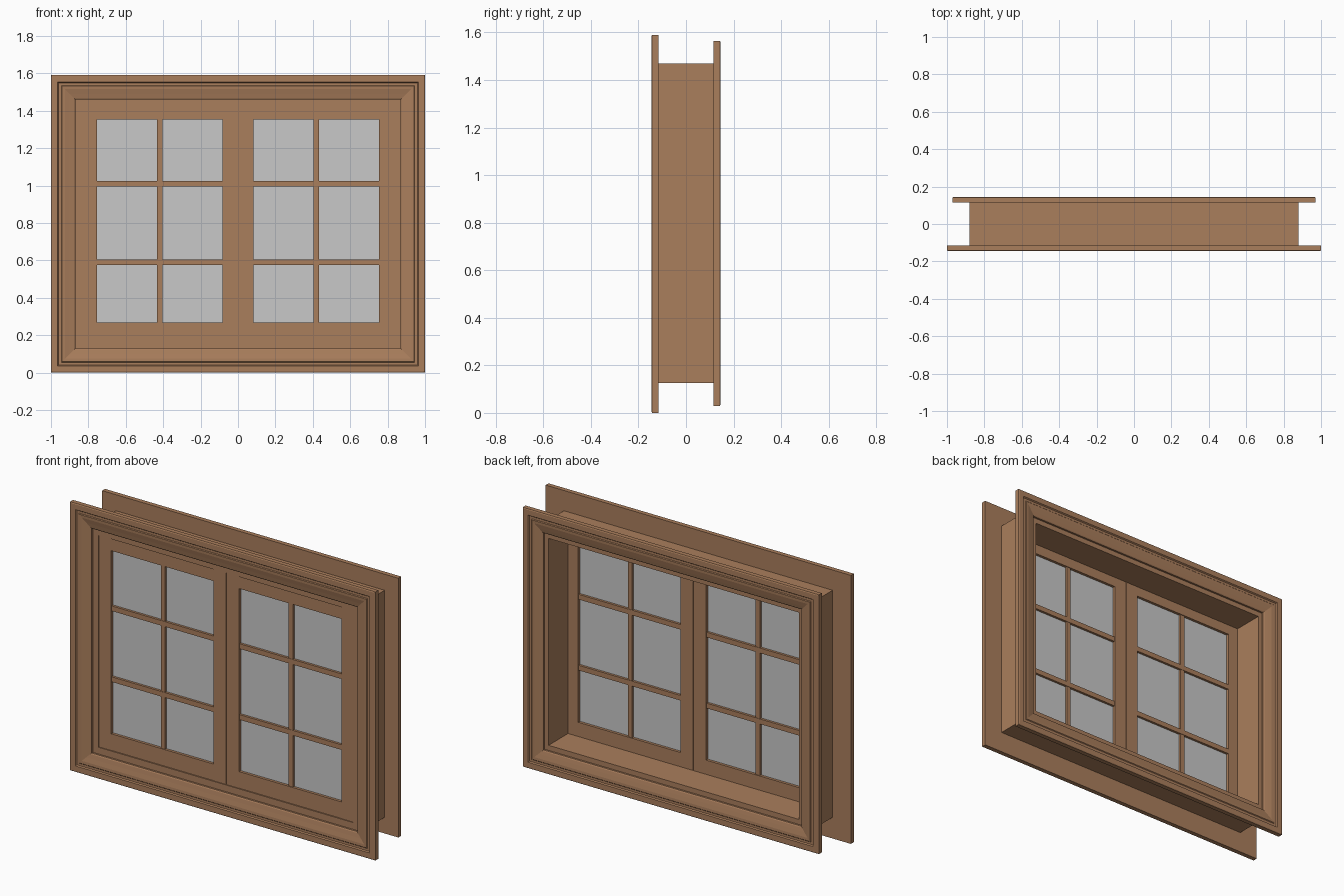
import bpy, bmesh

if "Cube" in bpy.data.objects:
    bpy.data.objects.remove(bpy.data.objects["Cube"])


def material(name, colour):
    m = bpy.data.materials.new(name)
    m.diffuse_color = (*colour, 1)
    m.use_nodes = True
    m.node_tree.nodes["Principled BSDF"].inputs["Base Color"].default_value = m.diffuse_color
    return m


WOOD = material("warm wood", (0.402, 0.209, 0.107))
GLASS = material("grey glass", (0.58, 0.58, 0.58))


def finish(name, bm, mat):
    bmesh.ops.recalc_face_normals(bm, faces=bm.faces)
    me = bpy.data.meshes.new(name)
    bm.to_mesh(me)
    bm.free()
    me.materials.append(mat)
    ob = bpy.data.objects.new(name, me)
    bpy.context.collection.objects.link(ob)
    return ob


def mitred_frame(name, half_w, z0, z1, profile):
    """Sweep a closed profile of (inset from outer edge, y) round a rectangle."""
    bm = bmesh.new()
    corners = []
    for sx, sz in ((-1, 0), (1, 0), (1, 1), (-1, 1)):
        corners.append([bm.verts.new((sx * (half_w - d), y, z1 - d if sz else z0 + d))
                        for d, y in profile])
    n = len(profile)
    for i in range(4):
        a, b = corners[i], corners[(i + 1) % 4]
        for j in range(n):
            k = (j + 1) % n
            bm.faces.new((a[j], a[k], b[k], b[j]))
    return finish(name, bm, WOOD)


def box(name, x0, x1, y0, y1, z0, z1, mat=WOOD):
    bm = bmesh.new()
    bmesh.ops.create_cube(bm, size=1)
    for v in bm.verts:
        v.co = ((x0 + x1) / 2 + v.co.x * (x1 - x0),
                (y0 + y1) / 2 + v.co.y * (y1 - y0),
                (z0 + z1) / 2 + v.co.z * (z1 - z0))
    return finish(name, bm, mat)


# Moulded casings: raised outer band, small step, gentle slope to the opening
def casing_profile(width, s):
    return [(0, s * 0.115), (0, s * 0.142), (0.005, s * 0.145), (0.036, s * 0.145),
            (0.041, s * 0.138), (0.055, s * 0.138), (0.059, s * 0.142),
            (0.075, s * 0.141), (0.10, s * 0.135), (width - 0.006, s * 0.130),
            (width, s * 0.126), (width, s * 0.115)]


mitred_frame("front_casing", 1.0, 0.0, 1.59, casing_profile(0.13, -1))
mitred_frame("back_casing", 0.97, 0.03, 1.565, casing_profile(0.125, 1))

# Jamb lining with a rebate that holds the sashes near the front
mitred_frame("jamb", 0.88, 0.125, 1.47,
             [(0, -0.115), (0.045, -0.115), (0.045, -0.068), (0.06, -0.068),
              (0.06, 0.115), (0, 0.115)])

# Two sashes, mirrored about the centre
Y0, Y1 = -0.11, -0.068
for side, s in (("left", -1), ("right", 1)):
    def part(name, xa, xb, y0, y1, z0, z1, mat=WOOD):
        xs = sorted((s * xa, s * xb))
        return box(f"{side}_{name}", *xs, y0, y1, z0, z1, mat)

    part("inner_stile", 0.001, 0.083, Y0, Y1, 0.17, 1.425)
    part("outer_stile", 0.755, 0.835, Y0, Y1, 0.17, 1.425)
    part("bottom_rail", 0.083, 0.755, Y0 + 0.002, Y1 - 0.002, 0.17, 0.268)
    part("top_rail", 0.083, 0.755, Y0 + 0.002, Y1 - 0.002, 1.352, 1.425)
    # Glazing bars
    for i, z in enumerate((0.59, 1.01)):
        part(f"cross_bar_{i + 1}", 0.083, 0.755, Y0 + 0.004, Y1 - 0.004, z - 0.015, z + 0.015)
    part("upright_bar", 0.405, 0.433, Y0 + 0.006, Y1 - 0.006, 0.268, 1.352)
    # Glass sheet
    part("glass", 0.08, 0.758, -0.092, -0.086, 0.265, 1.355, GLASS)
